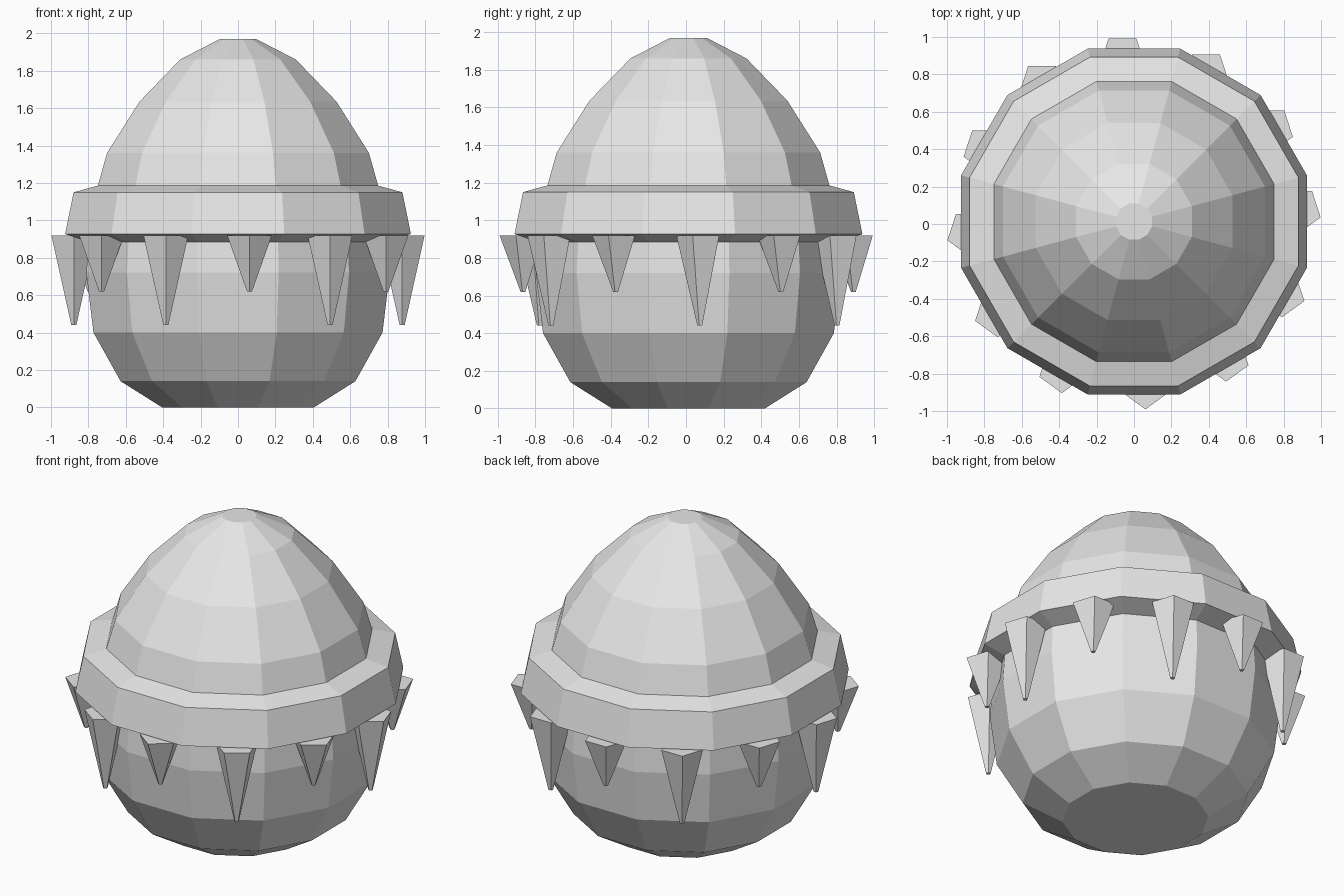
import bpy, bmesh, math

if "Cube" in bpy.data.objects:
    bpy.data.objects.remove(bpy.data.objects["Cube"])

CY = 0.013          # small shift that centres the whole model in y
SIDES = 12

grey = bpy.data.materials.new("light_grey")
grey.diffuse_color = (0.8, 0.8, 0.8, 1)
grey.use_nodes = True
grey.node_tree.nodes["Principled BSDF"].inputs["Base Color"].default_value = grey.diffuse_color


def finish(name, bm):
    bmesh.ops.recalc_face_normals(bm, faces=bm.faces)
    me = bpy.data.meshes.new(name)
    bm.to_mesh(me)
    bm.free()
    me.materials.append(grey)
    ob = bpy.data.objects.new(name, me)
    ob.location.y = CY
    bpy.context.collection.objects.link(ob)
    return ob


def lathe(name, profile, sides, start, centre=(0, 0), closed=False):
    """Stack rings of (radius, z); closed joins last ring to first, else caps ends."""
    bm = bmesh.new()
    rings = []
    for r, z in profile:
        angles = [start + 2 * math.pi * i / sides for i in range(sides)]
        rings.append([bm.verts.new((centre[0] + r * math.cos(a),
                                    centre[1] + r * math.sin(a), z)) for a in angles])
    pairs = list(zip(rings, rings[1:]))
    if closed:
        pairs.append((rings[-1], rings[0]))
    else:
        bm.faces.new(rings[0])
        bm.faces.new(rings[-1])
    for lo, hi in pairs:
        for i in range(sides):
            j = (i + 1) % sides
            bm.faces.new((lo[i], lo[j], hi[j], hi[i]))
    return finish(name, bm)


# faceted egg-shaped body
lathe("body", [(0.42, 0), (0.65, 0.14), (0.80, 0.40), (0.84, 0.72), (0.815, 1.05),
               (0.725, 1.36), (0.545, 1.635), (0.32, 1.86), (0.10, 1.97)],
      SIDES, math.radians(15))

# overhanging collar around the middle
lathe("collar", [(0.83, 0.885), (0.957, 0.927), (0.91, 1.15), (0.77, 1.187)],
      SIDES, math.radians(15), closed=True)

# hanging five-sided spikes, alternating long and short
for k in range(12):
    a = math.radians(4 + 30 * k)
    tip = 0.44 if k % 2 == 0 else 0.62
    lathe(f"spike_{k + 1}", [(0.014, tip), (0.126, 0.92)], 5, math.radians(-90),
          centre=(0.88 * math.cos(a), 0.88 * math.sin(a)))
